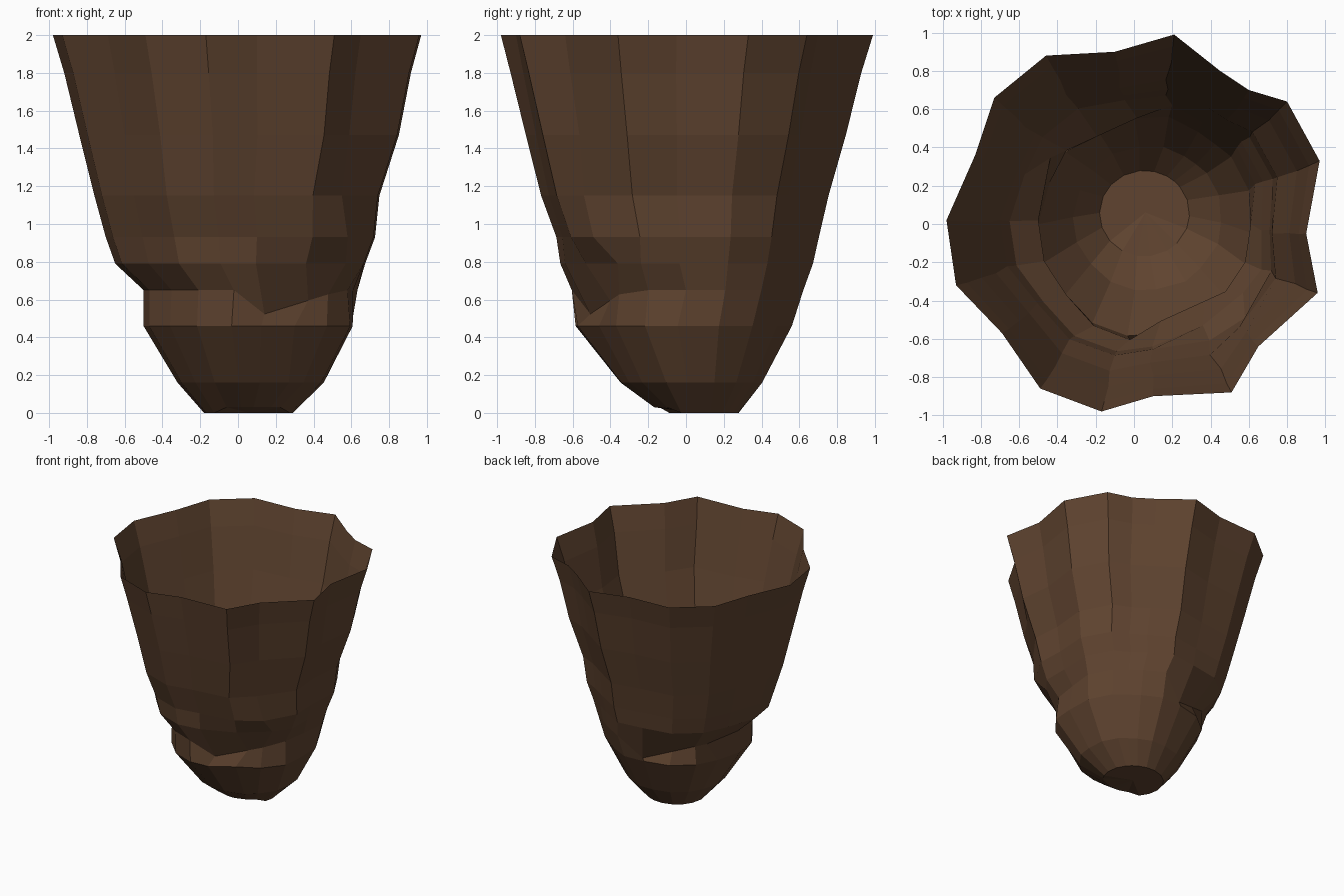
import bpy, bmesh, math
from mathutils import Vector

if "Cube" in bpy.data.objects:
    bpy.data.objects.remove(bpy.data.objects["Cube"])

# wavy outline of the open rim
RIM = [(.21, .99), (-.10, .90), (-.46, .88), (-.73, .66), (-.83, .36),
       (-.98, .02), (-.93, -.32), (-.69, -.57), (-.49, -.86), (-.17, -.98),
       (.10, -.90), (.51, -.88), (.65, -.64), (.96, -.36), (.90, -.05),
       (.97, .33), (.80, .64), (.60, .70), (.45, .80)]

# rings: height, x min, x max, y min, y max, roundness
RINGS = [(2.00, -.98, .97, -.98, .99, 0), (1.80, -.92, .92, -.93, .93, .1),
         (1.47, -.84, .86, -.85, .85, .2), (1.15, -.76, .76, -.77, .76, .3),
         (.93, -.70, .74, -.69, .71, .4), (.79, -.65, .69, -.67, .68, .5),
         (.65, -.50, .65, -.61, .63, .6), (.46, -.50, .62, -.59, .57, .7),
         (.16, -.32, .46, -.35, .41, .8), (0, -.18, .29, -.17, .28, 1)]

# dents and knob at the right front: (height, column) -> x, y
MOVED = {(1.15, 12): (.55, -.54), (.93, 12): (.58, -.49),
         (.79, 11): (.36, -.53), (.79, 12): (.57, -.36),
         (.65, 13): (.58, -.20), (.65, 14): (.61, 0),
         (.46, 11): (.30, -.46), (.46, 12): (.47, -.37)}


def ring_point(i, ring):
    z, x0, x1, y0, y1, rnd = ring
    n = Vector(((RIM[i][0] + .005) / .975, (RIM[i][1] - .005) / .985))
    n = n.lerp(n.normalized(), rnd)
    p = Vector(((x0 + x1) / 2 + n.x * (x1 - x0) / 2,
                (y0 + y1) / 2 + n.y * (y1 - y0) / 2, z))
    # broken ledges, front right and back left
    if z == .65:
        if p.y < 0 and 0 < p.x < .55:
            p = Vector((0, -.57, .48)).lerp(Vector((.55, -.32, .65)), p.x / .55)
        elif p.y > 0 and -.45 < p.x < .03:
            p = Vector((.03, .56, .48)).lerp(Vector((-.45, .34, .65)), (.03 - p.x) / .48)
    if (z, i) in MOVED:
        p.x, p.y = MOVED[z, i]
    # front of the base is slightly raised
    if z == 0 and p.y < -.1:
        p.z = .03
    return p


# hollow cup-shaped shell, open at the top
bm = bmesh.new()
rings = [[bm.verts.new(ring_point(i, r)) for i in range(len(RIM))] for r in RINGS]
n = len(RIM)
for a, b in zip(rings, rings[1:]):
    for i in range(n):
        j = (i + 1) % n
        bm.faces.new((a[i], b[i], b[j], a[j]))
# base
centre = bm.verts.new((.06, .06, 0))
for i in range(n):
    bm.faces.new((rings[-1][i], centre, rings[-1][(i + 1) % n]))
bmesh.ops.recalc_face_normals(bm, faces=bm.faces)

mesh = bpy.data.meshes.new("hollow_shell")
bm.to_mesh(mesh)
bm.free()
shell = bpy.data.objects.new("hollow_shell", mesh)
bpy.context.collection.objects.link(shell)

mat = bpy.data.materials.new("dark brown")
mat.diffuse_color = (.115, .057, .029, 1)
mat.use_nodes = True
mat.node_tree.nodes["Principled BSDF"].inputs["Base Color"].default_value = mat.diffuse_color
mesh.materials.append(mat)
